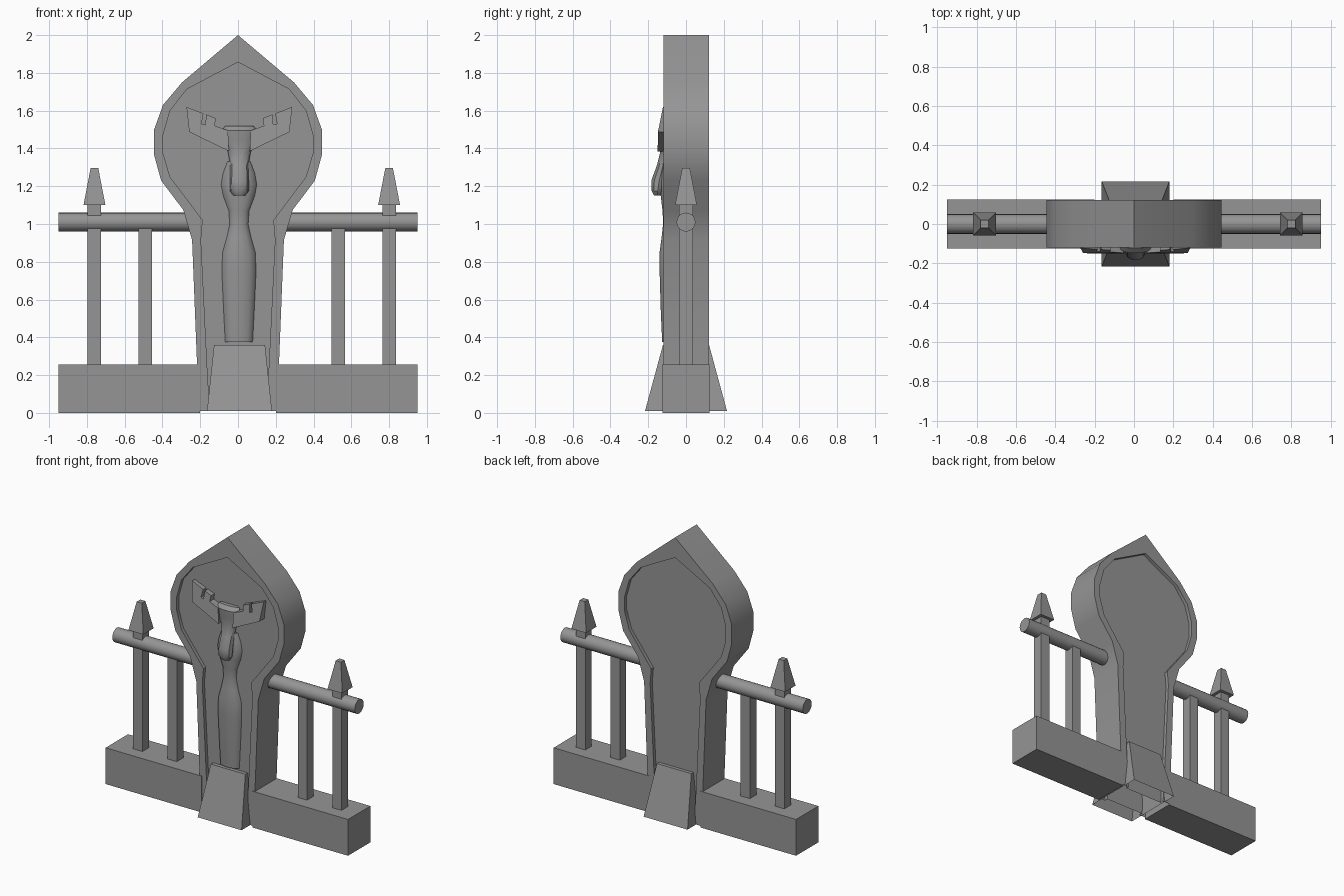
import bpy, bmesh, math
from mathutils import Vector

if "Cube" in bpy.data.objects:
    bpy.data.objects.remove(bpy.data.objects["Cube"])

stone = bpy.data.materials.new("grey_stone")
stone.use_nodes = True
GREY = (0.3, 0.3, 0.3, 1)
stone.diffuse_color = GREY
stone.node_tree.nodes["Principled BSDF"].inputs["Base Color"].default_value = GREY


def loft(name, rings, closed=True, caps=(True, True), angle=30):
    """Skin a list of equal-length point rings; closed=False leaves the last side open."""
    bm = bmesh.new()
    rows = [[bm.verts.new(p) for p in ring] for ring in rings]
    n = len(rows[0])
    for a, b in zip(rows, rows[1:]):
        for i in range(n if closed else n - 1):
            j = (i + 1) % n
            bm.faces.new((a[i], a[j], b[j], b[i]))
    if caps[0]:
        bm.faces.new(rows[0][::-1])
    if caps[1]:
        bm.faces.new(rows[-1])
    bmesh.ops.recalc_face_normals(bm, faces=bm.faces)
    mesh = bpy.data.meshes.new(name)
    bm.to_mesh(mesh)
    bm.free()
    mesh.materials.append(stone)
    obj = bpy.data.objects.new(name, mesh)
    bpy.context.collection.objects.link(obj)
    bpy.ops.object.select_all(action='DESELECT')
    obj.select_set(True)
    bpy.context.view_layer.objects.active = obj
    bpy.ops.object.shade_smooth_by_angle(angle=math.radians(angle))
    return obj


def rect(x, hx, hy, z):
    return [(x + sx * hx, sy * hy, z) for sx, sy in ((-1, -1), (1, -1), (1, 1), (-1, 1))]


def block(name, x, lower, upper, caps=(True, True)):
    """Tapered box: lower and upper are (half width, half depth, z)."""
    return loft(name, [rect(x, *lower), rect(x, *upper)], caps=caps)


def oval(x, y, z, rx, ry, n=14):
    return [(x + rx * math.cos(2 * math.pi * i / n),
             y + ry * math.sin(2 * math.pi * i / n), z) for i in range(n)]


# Keyhole-shaped slab with a shallow recess on both broad sides
outer = [(.212, .01), (.217, .26), (.243, .915), (.29, 1.075), (.407, 1.23), (.444, 1.365),
         (.444, 1.5), (.397, 1.63), (.296, 1.75), (0, 2)]
inner = [(.15, .01), (.164, .26), (.196, .915), (.185, 1.016), (.36, 1.25), (.397, 1.376),
         (.397, 1.47), (.36, 1.6), (.27, 1.714), (0, 1.857)]
inner[3:4] = [(.187, 1.02)]


def outline(half, y):
    return [(x, y, z) for x, z in half] + [(-x, y, z) for x, z in half[-2::-1]]


loft("slab", [outline(inner, -.095), outline(inner, -.12), outline(outer, -.12),
              outline(outer, .122), outline(inner, .122), outline(inner, .097)], closed=False)

# Flared foot, open underneath
block("foot", .008, (.172, .217, .01), (.135, .122, .36), caps=(False, True))

# Low walls, railings and spiked posts
for side, s, shift in (("left", 1, .02), ("right", -1, .02)):
    block(side + "_wall", s * .575, (.375, .125, 0), (.375, .125, .257))
    n = 20
    ring = [(.05 * math.cos(2 * math.pi * i / n), 1.01 + .05 * math.sin(2 * math.pi * i / n))
            for i in range(n)]
    loft(side + "_rail", [[(s * x, y, z) for y, z in ring] for x in (.2, .95)])
    block(side + "_inner_post", s * .51 + shift, (.036, .036, .25), (.036, .036, .99))
    block(side + "_outer_post", s * .78 + shift, (.036, .036, .25), (.036, .036, 1.11))
    block(side + "_spike", s * .78 + shift, (.058, .058, 1.1), (.02, .02, 1.297))

# Relief figure: tapered body with narrow waist (z, half width, half depth)
body = [(.375, .074, .035), (.55, .083, .043), (.75, .092, .049), (.85, .088, .049),
        (.93, .065, .038), (1.0, .05, .03), (1.07, .055, .033), (1.15, .085, .043),
        (1.21, .096, .045), (1.27, .085, .042), (1.33, .062, .035)]
loft("body", [oval(.005, -.092, z, rx, ry) for z, rx, ry in body], angle=40)

# Long muzzled head (z, centre y, half width, half depth)
head = [(1.15, -.15, .03, .02), (1.175, -.15, .05, .033), (1.23, -.142, .05, .044),
        (1.31, -.122, .048, .034), (1.38, -.112, .06, .026), (1.44, -.115, .085, .03),
        (1.495, -.115, .092, .035), (1.52, -.105, .075, .02)]
loft("head", [oval(.007, y, z, rx, ry, 10) for z, y, rx, ry in head], angle=35)

# Palmate antlers, leaning back toward the tips
antler = [(.055, 1.385), (.265, 1.487), (.28, 1.62), (.19, 1.585), (.2, 1.53), (.18, 1.525),
          (.175, 1.58), (.125, 1.56), (.13, 1.52), (.06, 1.495)]
for side, s in (("left", 1), ("right", -1)):
    front = [(.007 + s * x, -.15 + max(0, z - 1.48) * .2, z) for x, z in antler]
    back = [(x, -.09, z) for x, y, z in front]
    loft(side + "_antler", [back, front])
